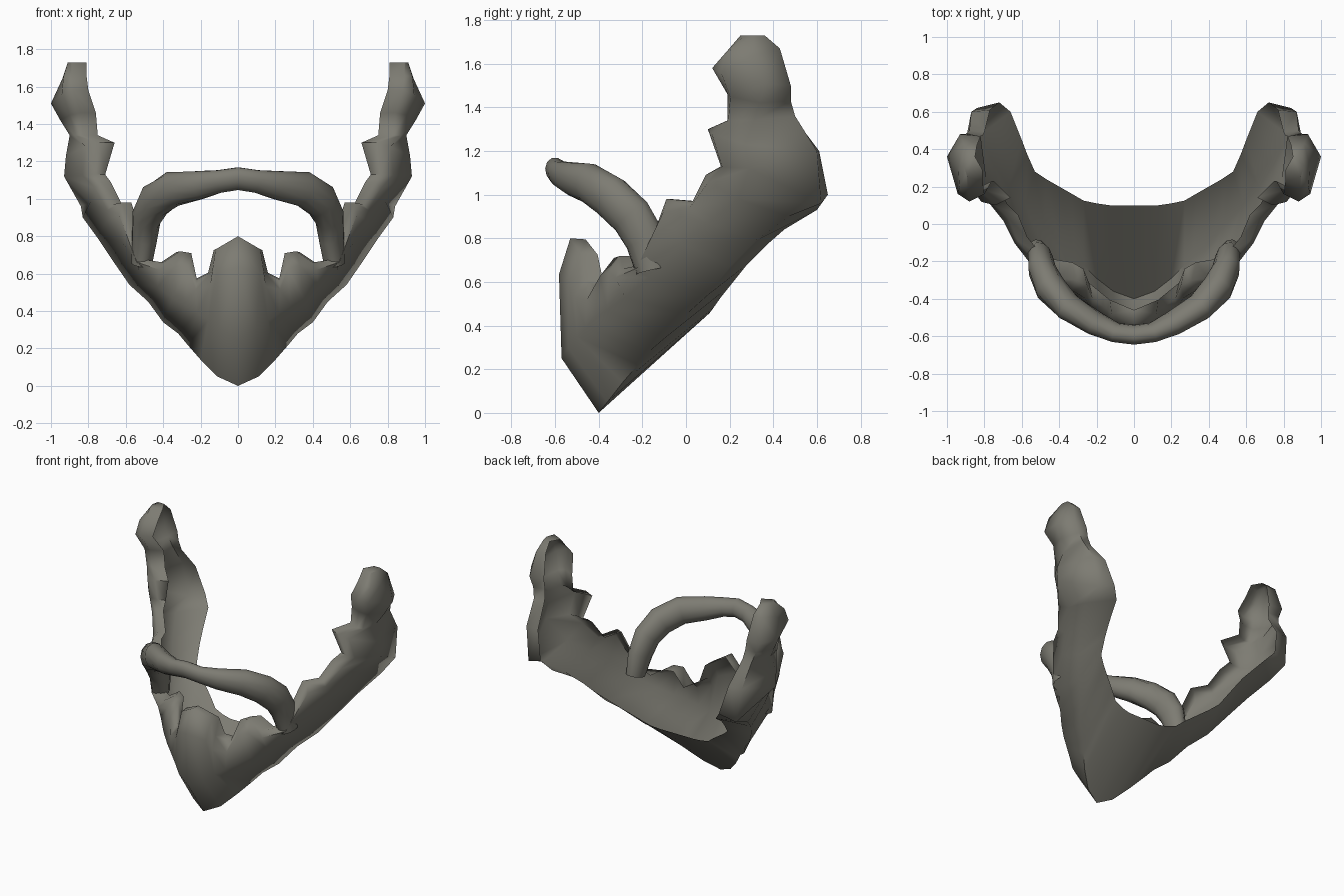
import bpy, bmesh, math
from mathutils import Vector as V

grey = bpy.data.materials.new("warm_grey_hair")
grey.diffuse_color = (0.205, 0.20, 0.17, 1)

# Guide lines of the half beard, from chin centre to sideburn tip
TOP = [(0, -.53, .80), (.12, -.48, .73), (.14, -.46, .61), (.22, -.40, .57), (.25, -.33, .71),
       (.31, -.30, .72), (.40, -.29, .66), (.53, -.20, .68), (.62, -.09, .98), (.67, .03, .97),
       (.73, .09, 1.09), (.76, .16, 1.13), (.74, .10, 1.30), (.83, .19, 1.34), (.84, .19, 1.46),
       (.88, .12, 1.58), (.89, .19, 1.66), (.89, .25, 1.73)]
MID = [(0, -.57, .25), (.10, -.54, .30), (.16, -.50, .35), (.22, -.46, .39), (.28, -.42, .43),
       (.35, -.36, .47), (.43, -.28, .53), (.53, -.17, .62), (.63, -.02, .78), (.71, .10, .87),
       (.79, .24, .98), (.93, .29, 1.12), (.92, .27, 1.23), (.90, .31, 1.34), (.95, .34, 1.42),
       (1.0, .36, 1.51), (.94, .31, 1.64), (.91, .31, 1.73)]
LOW = [(0, -.40, 0), (.11, -.36, .05), (.20, -.29, .14), (.27, -.22, .22), (.32, -.17, .28),
       (.40, -.10, .34), (.48, 0, .45), (.58, .10, .54), (.67, .20, .67), (.75, .32, .79),
       (.83, .47, .90), (.84, .62, .96), (.87, .60, 1.20), (.88, .50, 1.36), (.90, .48, 1.43),
       (.93, .48, 1.50), (.91, .43, 1.67), (.90, .36, 1.73)]
BACK = [(0, .10, .45), (.13, .10, .45), (.20, .11, .46), (.27, .125, .48), (.33, .16, .53),
        (.40, .20, .58), (.47, .24, .63), (.53, .28, .68), (.57, .37, .77), (.60, .45, .84),
        (.66, .60, .93), (.72, .65, 1.0), (.77, .61, 1.20), (.80, .49, 1.36), (.81, .47, 1.43),
        (.82, .47, 1.50), (.84, .42, 1.67), (.85, .36, 1.73)]


def make_object(name, bm, angle):
    bmesh.ops.recalc_face_normals(bm, faces=bm.faces)
    me = bpy.data.meshes.new(name)
    bm.to_mesh(me)
    bm.free()
    ob = bpy.data.objects.new(name, me)
    bpy.context.collection.objects.link(ob)
    me.materials.append(grey)
    me.shade_smooth()
    me.set_sharp_from_angle(angle=math.radians(angle))


def bridge(bm, a, b, closed):
    count = len(a)
    for k in range(count if closed else count - 1):
        m = (k + 1) % count
        bm.faces.new((a[k], b[k], b[m], a[m]))


# Beard: open hollow shell, a bulging outer wall with a lip folded inward along the top
bm = bmesh.new()
n = len(TOP)
rows = []
for i in range(n):
    t = i / (n - 1)
    top, mid, low, back = V(TOP[i]), V(MID[i]), V(LOW[i]), V(BACK[i])
    if i < 7:
        lip = top + V((.01 * min(i, 2), .07 + .005 * i, -.005))
    elif i < 12:
        lip = top + V((-.05, .02, 0))
    else:
        lip = top + V((-.08, .04, 0))
    bulge = V((0, -.04, 0)).lerp(V((.03, -.03, 0)), t) * (i < n - 1)
    rows.append([lip, top, top.lerp(mid, .3) + bulge, mid, low, back])
for side in (1, -1):
    rings = [[bm.verts.new((p.x * side, p.y, p.z)) for p in row] for row in rows]
    for a, b in zip(rings, rings[1:]):
        bridge(bm, a, b, False)
    bm.faces.new(rings[-1])      # sideburn tip
bmesh.ops.remove_doubles(bm, verts=bm.verts[:], dist=.0005)
make_object("beard", bm, 75)

# Moustache: a drooping tube, (x, y, z, radius, depth factor) for one half, mirrored
HALF = [(0, -.592, 1.108, .064, .8), (.10, -.58, 1.093, .064, .8), (.21, -.53, 1.073, .08, .8),
        (.35, -.445, 1.053, .095, .8), (.445, -.345, .99, .1, .85), (.49, -.25, .90, .1, .75),
        (.50, -.185, .79, .095, .7), (.515, -.155, .65, .075, .75)]
path = [(-h[0],) + h[1:] for h in HALF[:0:-1]] + HALF
bm = bmesh.new()
rings = []
for i, (x, y, z, r, f) in enumerate(path):
    a, b = path[max(i - 1, 0)], path[min(i + 1, len(path) - 1)]
    d = (V(b[:3]) - V(a[:3])).normalized()
    outward = V((x * 2, -1 + 1.7 * abs(x), -.4 + .4 * abs(x)))
    u = d.cross(outward).normalized()   # broad axis of the section
    w = d.cross(u)
    rings.append([bm.verts.new(V((x, y, z)) + r * (u * math.cos(q) + f * w * math.sin(q)))
                  for q in (k * math.tau / 12 for k in range(12))])
for a, b in zip(rings, rings[1:]):
    bridge(bm, a, b, True)
make_object("moustache", bm, 60)
